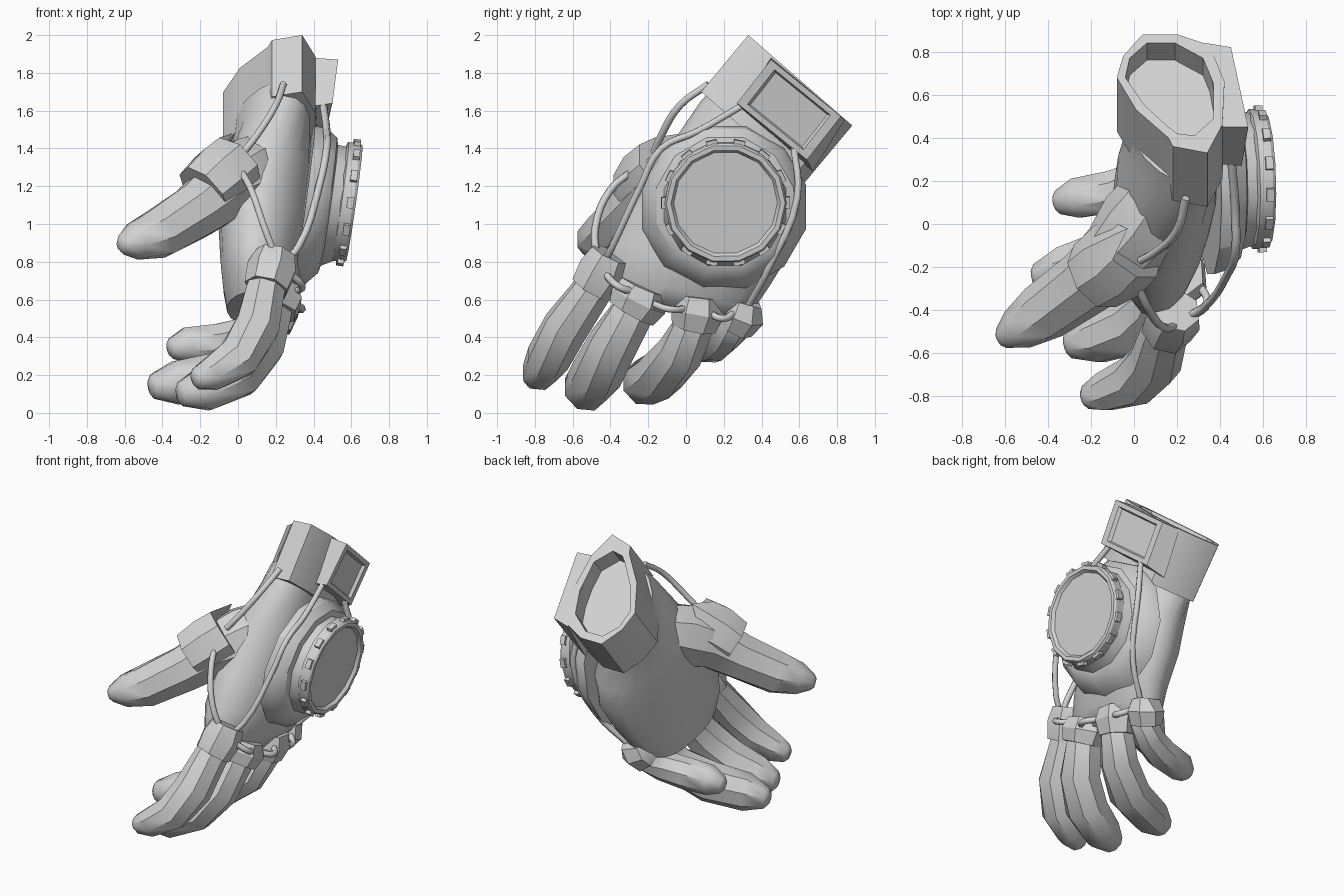
import bpy, bmesh, math
from mathutils import Vector, Matrix

grey = bpy.data.materials.new("light_grey")
grey.diffuse_color = (0.65, 0.65, 0.65, 1)


def finish(name, bm, angle=30):
    bmesh.ops.recalc_face_normals(bm, faces=bm.faces)
    me = bpy.data.meshes.new(name)
    bm.to_mesh(me)
    bm.free()
    me.materials.append(grey)
    ob = bpy.data.objects.new(name, me)
    bpy.context.collection.objects.link(ob)
    bpy.ops.object.select_all(action='DESELECT')
    ob.select_set(True)
    bpy.context.view_layer.objects.active = ob
    bpy.ops.object.shade_smooth_by_angle(angle=math.radians(angle))
    return ob


def loft(name, rings, angle=30):
    """Skin a list of equal-length rings and cap both ends."""
    bm = bmesh.new()
    vs = [[bm.verts.new(p) for p in r] for r in rings]
    n = len(vs[0])
    for a, b in zip(vs, vs[1:]):
        for i in range(n):
            j = (i + 1) % n
            bm.faces.new((a[i], a[j], b[j], b[i]))
    bm.faces.new(vs[0])
    bm.faces.new(vs[-1])
    return finish(name, bm, angle)


def circle(c, axis, r, sides, turn=0.0, ref=(0, 1, 0)):
    t = Vector(axis).normalized()
    u = t.cross(Vector(ref)).normalized()
    v = t.cross(u)
    return [Vector(c) + r * (math.cos(a) * u + math.sin(a) * v)
            for a in (turn + 2 * math.pi * i / sides for i in range(sides))]


def tube(name, pts, radii, sides=8, peak=None, angle=42):
    """Rings along a bent path; peak pulls one vertex of the first ring out."""
    p = [Vector(q) for q in pts]
    rings = []
    for i, q in enumerate(p):
        t = p[min(i + 1, len(p) - 1)] - p[max(i - 1, 0)]
        rings.append(circle(q, t, radii[i], sides, math.pi / sides))
    if peak:
        k = Vector(peak)
        i = min(range(sides), key=lambda s: (rings[0][s] - k).length)
        rings[0][i] = k
    return loft(name, rings, angle)


def finger(name, pts, radii):
    """Tube with a small blunt tip added."""
    end = Vector(pts[-1])
    t = (end - Vector(pts[-2])).normalized()
    tube(name, pts + [end + t * 0.02], radii + [radii[-1] * 0.55])


# Palm and back of the hand: x, y, z, half width, half thickness, tilt, x shear
palm = [(0.17, 0.42, 1.57, 0.30, 0.19, -40, -0.09), (0.17, 0.34, 1.45, 0.33, 0.20, -38, -0.07),
        (0.17, 0.26, 1.23, 0.39, 0.25, -27, 0.02), (0.15, 0.15, 1.00, 0.44, 0.25, -15, 0.05),
        (0.13, 0.02, 0.79, 0.44, 0.22, -15, 0.04), (0.11, -0.04, 0.65, 0.41, 0.19, -15, 0.01),
        (0.09, -0.06, 0.55, 0.36, 0.15, -15, 0.0)]
rings = []
for x, y, z, w, t, tilt, shear in palm:
    c, s = math.cos(math.radians(tilt)), math.sin(math.radians(tilt))
    rings.append([])
    for i in range(18):
        a = 2 * math.pi * i / 18
        k = math.cos(a)
        rings[-1].append(Vector((x + t * math.sin(a) + shear * k, y + w * k * c, z + w * k * s)))
loft("palm", rings, 60)

# Fingers and thumb
finger("index_finger", [(0.18, -0.42, 0.76), (0.14, -0.51, 0.63), (0.10, -0.64, 0.45),
                        (0.00, -0.73, 0.29), (-0.14, -0.78, 0.205), (-0.22, -0.805, 0.18)],
       [0.10, 0.11, 0.125, 0.12, 0.095, 0.06])
finger("middle_finger", [(0.18, -0.23, 0.66), (0.17, -0.29, 0.52), (0.12, -0.39, 0.36),
                         (0.00, -0.47, 0.21), (-0.18, -0.53, 0.125), (-0.30, -0.56, 0.10)],
       [0.10, 0.12, 0.135, 0.14, 0.125, 0.07])
finger("ring_finger", [(0.18, 0.06, 0.60), (0.17, 0.04, 0.46), (0.10, -0.03, 0.32),
                       (-0.08, -0.14, 0.20), (-0.32, -0.22, 0.16), (-0.45, -0.25, 0.14)],
       [0.10, 0.11, 0.125, 0.135, 0.125, 0.07])
finger("little_finger", [(0.15, 0.29, 0.57), (0.12, 0.25, 0.46), (0.04, 0.20, 0.41),
                         (-0.10, 0.15, 0.375), (-0.27, 0.12, 0.36), (-0.35, 0.10, 0.34)],
       [0.085, 0.095, 0.10, 0.105, 0.10, 0.06])
finger("thumb", [(0.16, 0.18, 1.32), (0.04, 0.00, 1.25), (-0.08, -0.15, 1.18),
                 (-0.22, -0.27, 1.07), (-0.42, -0.41, 0.95), (-0.54, -0.49, 0.91),
                 (-0.61, -0.53, 0.89)],
       [0.17, 0.21, 0.18, 0.155, 0.14, 0.105, 0.055])

# Thumb collar with a raised point, and the knuckle collars
tube("thumb_collar", [(-0.02, -0.11, 1.30), (-0.09, -0.18, 1.24), (-0.18, -0.24, 1.16)],
     [0.185, 0.19, 0.175], 8, (-0.03, -0.02, 1.48), 25)
tube("index_collar", [(0.20, -0.40, 0.84), (0.18, -0.44, 0.76), (0.15, -0.50, 0.66)],
     [0.11, 0.135, 0.12], 7, angle=25)
tube("middle_collar", [(0.20, -0.22, 0.67), (0.19, -0.25, 0.60), (0.18, -0.29, 0.53)],
     [0.13, 0.16, 0.135], 7, angle=25)
tube("ring_collar", [(0.20, 0.07, 0.62), (0.19, 0.06, 0.54), (0.17, 0.04, 0.45)],
     [0.12, 0.145, 0.12], 7, angle=25)
tube("little_collar", [(0.17, 0.32, 0.59), (0.155, 0.30, 0.52), (0.12, 0.26, 0.46)],
     [0.09, 0.12, 0.105], 7, (0.22, 0.40, 0.55), 25)

# Wrist cuff: slanted opening with a recessed floor
outline = [(0.04, 0.88), (0.20, 0.88), (0.35, 0.83), (0.42, 0.66), (0.41, 0.46),
           (0.34, 0.33), (0.18, 0.36), (0.16, 0.40), (0.01, 0.53), (-0.08, 0.68),
           (-0.05, 0.78)]
inner = [(0.06, 0.84), (0.19, 0.84), (0.32, 0.77), (0.37, 0.65), (0.37, 0.49),
         (0.28, 0.41), (0.20, 0.42), (0.16, 0.45), (0.05, 0.55), (-0.04, 0.68),
         (-0.02, 0.77)]
slant = lambda loop: [Vector((x, y, 2.0 - 0.87 * (y - 0.33))) for x, y in loop]
drop = Vector((0, -0.25, -0.30))
top, rim = slant(outline), slant(inner)
loft("wrist_cuff", [[p + 0.32 * drop for p in rim], rim, top, [p + drop for p in top]])

# Display box on the cuff, with a framed recessed screen
back = [Vector(p) for p in ((0.40, 0.45, 1.88), (0.33, 0.84, 1.55),
                            (0.31, 0.67, 1.28), (0.37, 0.28, 1.62))]
face = [Vector(p) for p in ((0.53, 0.45, 1.87), (0.45, 0.82, 1.57),
                            (0.43, 0.64, 1.34), (0.50, 0.27, 1.64))]
mid = sum(face, Vector()) / 4
inset = [mid + (p - mid) * 0.80 for p in face]
sunk = [mid + (p - mid) * 0.74 + Vector((-0.02, 0, 0)) for p in face]
loft("display_box", [back, face, inset, sunk])

# Round dial on the back of the hand
n = Vector((0.985, 0.03, -0.14)).normalized()
hub = Vector((0.61, 0.21, 1.11))


def dial(name, profile, sides, shift=0.0):
    """Turned profile of (depth, radius); shift lowers the wide inner rings."""
    loft(name, [circle(hub + n * d + Vector((0, 0, shift * d)), n, r, sides, math.pi / sides)
                for d, r in profile])


dial("dial_base", [(-0.27, 0.45), (-0.20, 0.43), (-0.14, 0.375), (-0.13, 0.335),
                   (-0.07, 0.315)], 12, 0.22)
dial("dial_ring", [(-0.08, 0.30), (-0.07, 0.325), (-0.01, 0.325), (0.005, 0.315),
                   (0.005, 0.29), (-0.015, 0.275)], 14)

# Studs around the dial ring
bm = bmesh.new()
side = n.cross(Vector((0, 1, 0))).normalized()
up = n.cross(side)
for i in range(14):
    a = 2 * math.pi * (i + 0.5) / 14
    radial = math.cos(a) * side + math.sin(a) * up
    tang = n.cross(radial)
    m = Matrix((tang * 0.06, n * 0.035, radial * 0.045)).transposed().to_4x4()
    m.translation = hub + radial * 0.318 - n * 0.025
    bmesh.ops.create_cube(bm, size=1, matrix=m)
finish("dial_studs", bm)

# Cables between cuff, collars and knuckles
cables = {
    "thumb_cable": [(0.24, 0.12, 1.74), (0.20, -0.03, 1.63), (0.10, -0.13, 1.47),
                    (0.03, -0.17, 1.38)],
    "index_cable": [(0.45, 0.32, 1.64), (0.47, 0.06, 1.49), (0.47, -0.13, 1.40),
                    (0.43, -0.24, 1.20), (0.32, -0.39, 0.88), (0.25, -0.43, 0.80)],
    "thumb_to_index_cable": [(0.01, -0.27, 1.29), (0.07, -0.40, 1.18),
                             (0.14, -0.48, 0.98), (0.21, -0.47, 0.80)],
    "little_cable": [(0.42, 0.57, 1.42), (0.46, 0.59, 1.14), (0.38, 0.44, 0.77),
                     (0.21, 0.32, 0.55)],
    "knuckle_link_1": [(0.27, -0.43, 0.74), (0.34, -0.36, 0.67), (0.30, -0.28, 0.64)],
    "knuckle_link_2": [(0.29, -0.18, 0.58), (0.34, -0.09, 0.55), (0.28, 0.00, 0.55)],
    "knuckle_link_3": [(0.27, 0.12, 0.53), (0.29, 0.19, 0.50), (0.22, 0.26, 0.53)],
}
for name, pts in cables.items():
    cu = bpy.data.curves.new(name, 'CURVE')
    cu.dimensions = '3D'
    cu.bevel_depth = 0.02
    cu.bevel_resolution = 1
    cu.resolution_u = 4
    cu.use_fill_caps = True
    sp = cu.splines.new('BEZIER')
    sp.bezier_points.add(len(pts) - 1)
    for b, p in zip(sp.bezier_points, pts):
        b.co = p
        b.handle_left_type = b.handle_right_type = 'AUTO'
    cu.materials.append(grey)
    bpy.context.collection.objects.link(bpy.data.objects.new(name, cu))
